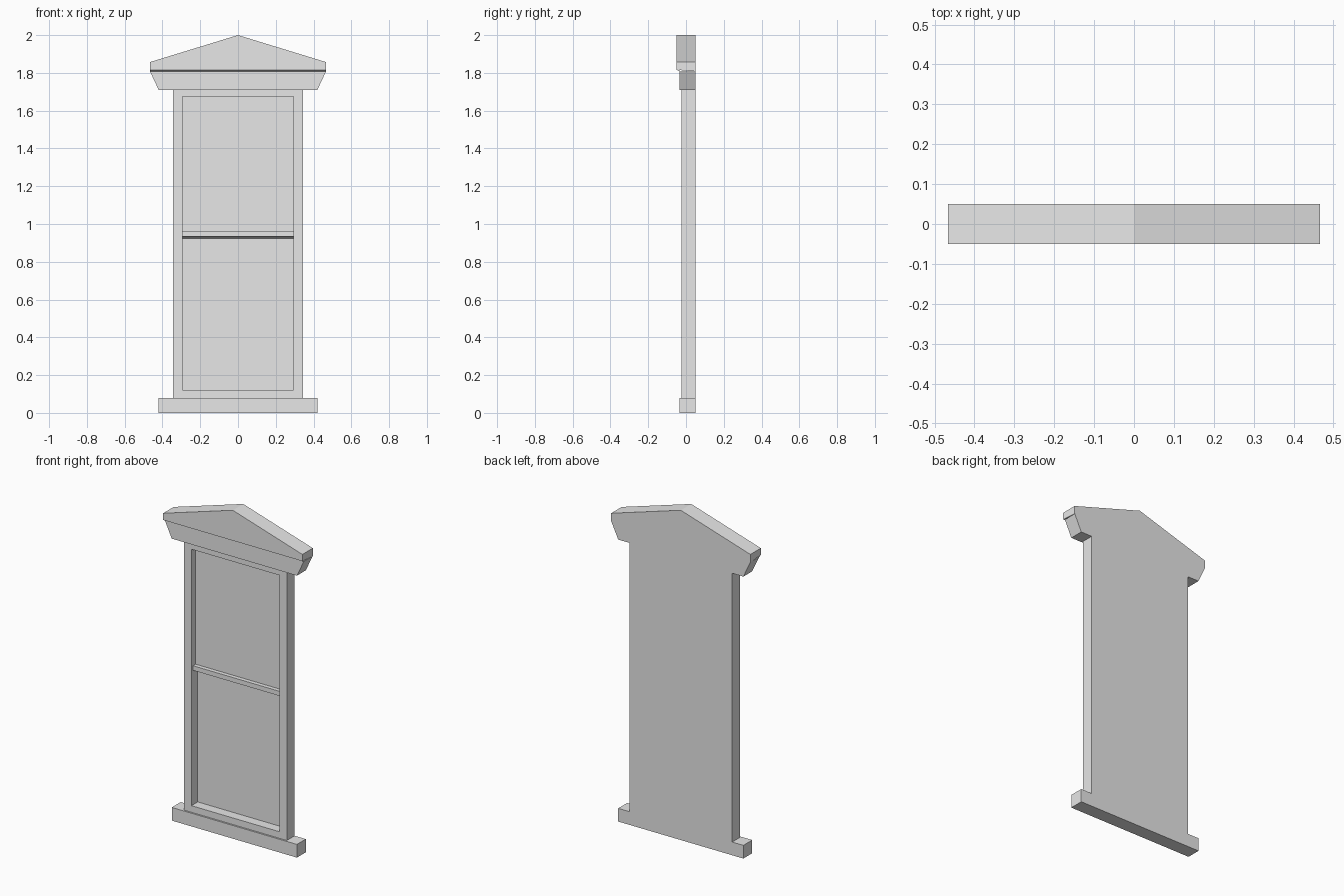
import bpy
import bmesh
from mathutils import Vector

cube = bpy.data.objects.get("Cube")
if cube:
    bpy.data.objects.remove(cube, do_unlink=True)

# One plain stone colour for everything
stone = bpy.data.materials.new("light_grey_stone")
stone.use_nodes = True
GREY = (0.8, 0.8, 0.8, 1)
stone.diffuse_color = GREY
stone.node_tree.nodes["Principled BSDF"].inputs["Base Color"].default_value = GREY

BACK = 0.05


def prism(name, points, offset):
    """Close a planar outline and sweep it along an offset into a solid."""
    bm = bmesh.new()
    face = bm.faces.new([bm.verts.new(p) for p in points])
    swept = bmesh.ops.extrude_face_region(bm, geom=[face])
    moved = [v for v in swept["geom"] if isinstance(v, bmesh.types.BMVert)]
    bmesh.ops.translate(bm, verts=moved, vec=Vector(offset))
    bmesh.ops.recalc_face_normals(bm, faces=bm.faces)
    mesh = bpy.data.meshes.new(name)
    bm.to_mesh(mesh)
    bm.free()
    mesh.materials.append(stone)
    obj = bpy.data.objects.new(name, mesh)
    bpy.context.collection.objects.link(obj)
    return obj


def slab(name, right_half, front):
    """Mirror a right-hand outline in x and run it from front to back."""
    outline = right_half + [(-x, z) for x, z in reversed(right_half) if x]
    return prism(name, [(x, front, z) for x, z in outline], (0, BACK - front, 0))


# Sill, surround and lintel
slab("sill", [(0.42, 0), (0.42, 0.08)], -0.035)
surround = slab("window_surround", [(0.345, 0.08), (0.345, 1.71)], -0.025)
slab("lintel", [(0.42, 1.71), (0.466, 1.808)], -0.035)

# Pediment with a chamfered lower front lip
pediment = slab("pediment", [(0.467, 1.808), (0.467, 1.857), (0, 2.0)], -0.05)
for vert in pediment.data.vertices:
    if vert.co.z < 1.81 and vert.co.y < 0:
        vert.co.z = 1.816
# The lip underside meets the lintel face
lip = [(-0.05, 1.816), (-0.035, 1.808), (-0.035, 1.816)]
prism("pediment_lip", [(-0.467, y, z) for y, z in lip], (0.934, 0, 0))

# Stepped recess: deep lower pane, meeting rail, shallower upper pane
recess = [(-0.1, 0.12), (0.035, 0.12), (0.035, 0.922), (-0.01, 0.935),
          (-0.01, 0.963), (0.015, 0.963), (0.015, 1.675), (-0.1, 1.675)]
cutter = prism("recess_cutter", [(-0.295, y, z) for y, z in recess], (0.59, 0, 0))
cutter.hide_render = True

cut = surround.modifiers.new("pane_recess", "BOOLEAN")
cut.operation = "DIFFERENCE"
cut.solver = "EXACT"
cut.object = cutter
bpy.context.view_layer.update()
bpy.context.view_layer.objects.active = surround
bpy.ops.object.modifier_apply(modifier=cut.name)
bpy.data.objects.remove(cutter, do_unlink=True)
